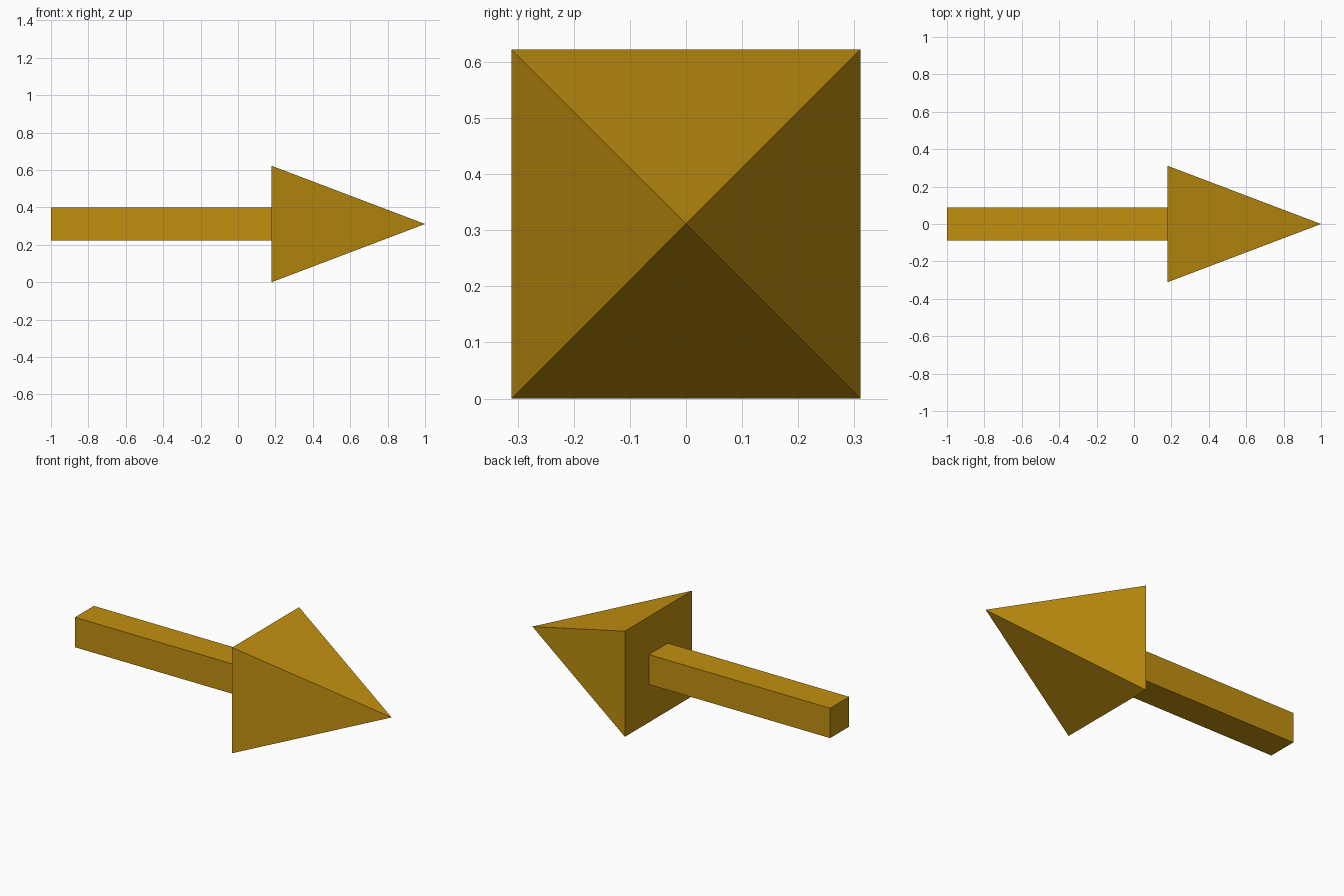
import bpy
import bmesh
import math
from mathutils import Matrix

cube = bpy.data.objects.get("Cube")
if cube:
    bpy.data.objects.remove(cube, do_unlink=True)

AXIS_Z = 0.311      # height of the arrow's centre line
HEAD_BACK = 0.18    # x where the shaft meets the head

# Golden material shared by both parts
gold = bpy.data.materials.new("golden yellow")
gold.use_nodes = True
colour = (0.54, 0.28, 0.005, 1.0)
gold.diffuse_color = colour
gold.node_tree.nodes["Principled BSDF"].inputs["Base Color"].default_value = colour


def square_prism(name, x0, x1, half_start, half_end):
    """Square bar along x, tapering from half_start to half_end."""
    bm = bmesh.new()
    bmesh.ops.create_cone(
        bm, cap_ends=True, segments=4, depth=x1 - x0,
        radius1=half_start * math.sqrt(2), radius2=half_end * math.sqrt(2),
        matrix=Matrix.Rotation(math.pi / 2, 4, 'Y') @ Matrix.Rotation(math.pi / 4, 4, 'Z'))
    bmesh.ops.remove_doubles(bm, verts=bm.verts, dist=1e-5)
    bmesh.ops.recalc_face_normals(bm, faces=bm.faces)
    mesh = bpy.data.meshes.new(name)
    bm.to_mesh(mesh)
    bm.free()
    mesh.materials.append(gold)
    obj = bpy.data.objects.new(name, mesh)
    obj.location = ((x0 + x1) / 2, 0, AXIS_Z)
    bpy.context.collection.objects.link(obj)
    return obj


# Long square shaft
square_prism("arrow_shaft", -1.0, HEAD_BACK, 0.088, 0.088)

# Pyramid head pointing to +x
square_prism("arrow_head", HEAD_BACK, 1.0, 0.311, 0.0)
